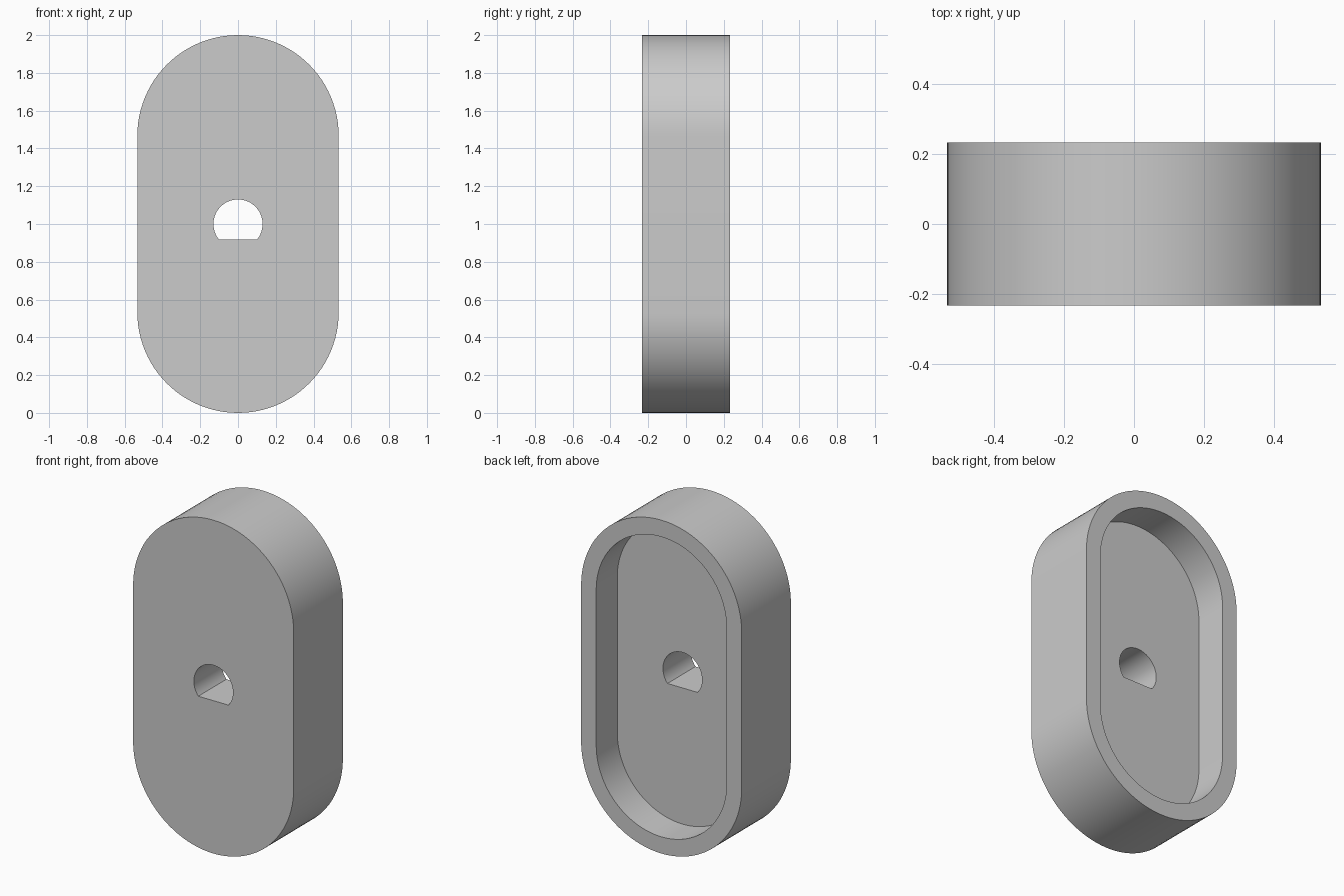
import bpy, bmesh
from math import pi, sin, cos, asin, radians

cube = bpy.data.objects.get("Cube")
if cube:
    bpy.data.objects.remove(cube, do_unlink=True)

grey = bpy.data.materials.new("plain grey")
grey.use_nodes = True
COLOR = (0.6, 0.6, 0.6, 1)
grey.diffuse_color = COLOR
grey.node_tree.nodes["Principled BSDF"].inputs["Base Color"].default_value = COLOR


def arc(radius, start, end, z, steps=48):
    return [(radius * cos(start + (end - start) * i / steps),
             z + radius * sin(start + (end - start) * i / steps))
            for i in range(steps + 1)]


def slot(radius, offset):
    # Two half circles joined by straight sides
    return arc(radius, 0, pi, 1 + offset) + arc(radius, pi, 2 * pi, 1 - offset)


def prism(name, outline, y_front, y_back):
    bm = bmesh.new()
    face = bm.faces.new([bm.verts.new((x, y_front, z)) for x, z in outline])
    back = bmesh.ops.extrude_face_region(bm, geom=[face])["geom"]
    bmesh.ops.translate(bm, vec=(0, y_back - y_front, 0),
                        verts=[v for v in back if isinstance(v, bmesh.types.BMVert)])
    bmesh.ops.recalc_face_normals(bm, faces=bm.faces)
    mesh = bpy.data.meshes.new(name)
    bm.to_mesh(mesh)
    bm.free()
    mesh.materials.append(grey)
    obj = bpy.data.objects.new(name, mesh)
    bpy.context.collection.objects.link(obj)
    return obj


RADIUS, HALF_DEPTH, RIM, RECESS = 0.533, 0.233, 0.1, 0.2
HOLE, FLAT = 0.13, 0.083
straight = 1 - RADIUS

# Rounded body, open tray at the back, D-shaped shaft hole
body = prism("slotted_body", slot(RADIUS, straight), -HALF_DEPTH, HALF_DEPTH)
tray = prism("recess_cutter", slot(RADIUS - RIM, straight), HALF_DEPTH - RECESS, 0.5)
dip = asin(FLAT / HOLE)
shaft = prism("shaft_hole_cutter", arc(HOLE, -dip, pi + dip, 1), -0.5, 0.5)

bpy.ops.object.select_all(action="DESELECT")
body.select_set(True)
bpy.context.view_layer.objects.active = body
for cutter in (tray, shaft):
    cutter.hide_render = True
    mod = body.modifiers.new(cutter.name, "BOOLEAN")
    mod.operation = "DIFFERENCE"
    mod.solver = "EXACT"
    mod.object = cutter
    bpy.ops.object.modifier_apply(modifier=mod.name)
    bpy.data.objects.remove(cutter, do_unlink=True)

bpy.ops.object.shade_smooth_by_angle(angle=radians(30))
